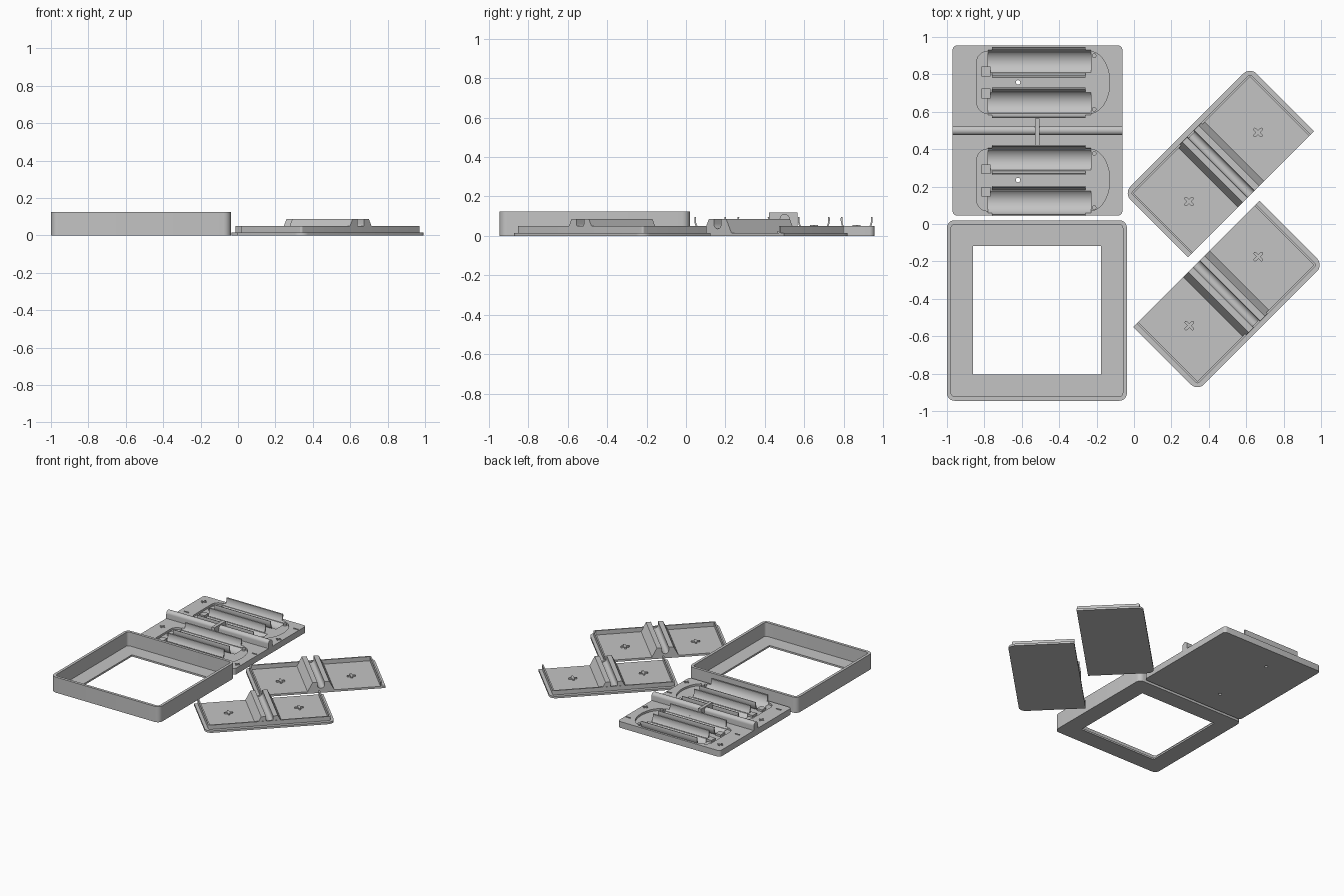
import bpy, bmesh, math
from mathutils import Matrix, Vector

cube = bpy.data.objects.get("Cube")
if cube:
    bpy.data.objects.remove(cube, do_unlink=True)

grey = bpy.data.materials.new("plain grey plastic")
grey.use_nodes = True
grey.diffuse_color = (0.55, 0.55, 0.55, 1)
grey.node_tree.nodes["Principled BSDF"].inputs["Base Color"].default_value = (0.55, 0.55, 0.55, 1)


def prism(name, outline, lo, hi, axis="Z"):
    """Extrude an outline along z, or a (y, z) outline along x."""
    def place(p, t):
        return (p[0], p[1], t) if axis == "Z" else (t, p[0], p[1])
    bm = bmesh.new()
    low = [bm.verts.new(place(p, lo)) for p in outline]
    high = [bm.verts.new(place(p, hi)) for p in outline]
    bm.faces.new(low[::-1])
    bm.faces.new(high)
    n = len(outline)
    for i in range(n):
        j = (i + 1) % n
        bm.faces.new((low[i], low[j], high[j], high[i]))
    bmesh.ops.recalc_face_normals(bm, faces=bm.faces)
    mesh = bpy.data.meshes.new(name)
    bm.to_mesh(mesh)
    bm.free()
    mesh.materials.append(grey)
    obj = bpy.data.objects.new(name, mesh)
    bpy.context.collection.objects.link(obj)
    return obj


def arc(cx, cy, r, a0, a1, steps=12, ry=None):
    angles = [math.radians(a0 + (a1 - a0) * i / steps) for i in range(steps + 1)]
    return [(cx + r * math.cos(a), cy + (ry or r) * math.sin(a)) for a in angles]


def rect(x0, x1, y0, y1, radii=(0, 0, 0, 0)):
    """Rectangle outline; radii run from lower left counterclockwise."""
    corners = [(x0, y0, 1, 1), (x1, y0, -1, 1), (x1, y1, -1, -1), (x0, y1, 1, -1)]
    pts = []
    for i, ((x, y, sx, sy), r) in enumerate(zip(corners, radii)):
        pts += arc(x + sx * r, y + sy * r, r, 180 + 90 * i, 270 + 90 * i, 6) if r else [(x, y)]
    return pts


def box(name, x0, x1, y0, y1, z0, z1):
    return prism(name, rect(x0, x1, y0, y1), z0, z1)


def cut(obj, cutters):
    for c in cutters:
        mod = obj.modifiers.new("cut", "BOOLEAN")
        mod.operation, mod.solver, mod.object = "DIFFERENCE", "EXACT", c
        bpy.context.view_layer.objects.active = obj
        bpy.ops.object.modifier_apply(modifier=mod.name)
        bpy.data.objects.remove(c, do_unlink=True)


def smooth(obj):
    bpy.ops.object.select_all(action="DESELECT")
    obj.select_set(True)
    bpy.context.view_layer.objects.active = obj
    bpy.ops.object.shade_smooth_by_angle(angle=math.radians(30))


# Open frame with a square window in its floor
frame = prism("frame", rect(-1, -0.038, -0.945, 0.02, [0.04] * 4), 0, 0.125)
cut(frame, [prism("cavity", rect(-0.978, -0.06, -0.923, -0.002, [0.02] * 4), 0.014, 0.2),
            box("window", -0.86, -0.177, -0.805, -0.118, -0.1, 0.1)])
smooth(frame)

# Cell plate with two pockets, four round troughs and wire holes
PLATE = 0.05
CELL_R, CELL_Z = 0.073, 0.083
cells = [0.865, 0.648, 0.342, 0.123]
plate = prism("cell_plate", rect(-0.97, -0.062, 0.045, 0.955, [0.025] * 4), 0, PLATE)
cutters = []
for mid in (0.757, 0.235):
    outline = (arc(-0.235, mid, 0.105, -90, 90, 20, 0.165)
               + arc(-0.785, mid + 0.11, 0.055, 90, 180, 6)
               + arc(-0.785, mid - 0.11, 0.055, 180, 270, 6))
    cutters.append(prism("pocket", outline, 0.034, 0.1))
    cutters.append(prism("wire_hole", arc(-0.62, mid, 0.012, 0, 345, 23), -0.1, 0.2))
for y in cells:
    cutters.append(prism("trough", arc(y, CELL_Z, CELL_R, 0, 354, 59), -0.78, -0.23, "X"))
cut(plate, cutters)
smooth(plate)

# Curved spring clips, terminals and polarity marks for each cell
for i, y in enumerate(cells):
    for side in (-1, 1):
        inner = arc(0, CELL_Z, CELL_R, -38, 10, 10)
        outer = arc(0, CELL_Z, CELL_R + 0.008, 10, -38, 10)
        profile = [(y + side * px, pz) for px, pz in inner + outer]
        smooth(prism("cell_clip", profile, -0.76, -0.26, "X"))
    toward = -1 if i % 2 == 0 else 1
    ty = y + toward * 0.05
    box("terminal_block", -0.815, -0.768, ty - 0.026, ty + 0.026, 0.02, PLATE)
    smooth(prism("terminal_post", arc(-0.213, y - toward * 0.035, 0.012, 0, 345, 23), 0.02, PLATE))
    for x, plus in ((-0.91, i % 2 == 0), (-0.092, i % 2 == 1)):
        box("polarity_bar", x - 0.02, x + 0.02, y - 0.004, y + 0.004, PLATE - 0.002, PLATE + 0.005)
        if plus:
            box("polarity_cross", x - 0.004, x + 0.004, y - 0.02, y + 0.02, PLATE - 0.002, PLATE + 0.005)

# Raised hinge rod and its cross piece
rod = prism("hinge_rod", [(0.475, 0.045)] + [(0.525, 0.045)] + arc(0.5, 0.086, 0.025, 0, 180, 16),
            -0.97, -0.062, "X")
smooth(rod)
box("rod_cross_piece", -0.53, -0.504, 0.42, 0.565, 0.045, 0.12)


# Half lids: long side along local x, straight cut edge at local -y
def half_lid(x, y, degrees):
    L, W = 0.477, 0.242
    parts = [prism("lid_base", rect(-L, L, -W, W, (0, 0, 0.05, 0.05)), 0, 0.016)]
    rim = prism("lid_rim", rect(-L + 0.026, L - 0.026, -W, W - 0.026, (0, 0, 0.012, 0.012)), 0.014, PLATE)
    cut(rim, [box("rim_cavity", -L + 0.037, L - 0.037, -W - 0.1, W - 0.037, 0, 0.1)])
    parts.append(rim)

    # Trapezoid ridge with a round groove along its top
    profile = ([(-0.1, 0.014), (0.1, 0.014), (0.062, 0.086), (0.026, 0.086)]
               + arc(0, 0.062, 0.026, 0, -180, 14) + [(-0.026, 0.086), (-0.062, 0.086)])
    ridge = prism("hinge_ridge", profile, -W, W - 0.028, "X")
    ridge.data.transform(Matrix.Rotation(math.radians(90), 4, "Z"))
    parts.append(ridge)

    # Crossed locating marks
    for cx in (-0.262, 0.26):
        for turn in (0, 90):
            bar = prism("locating_cross", rect(-0.032, 0.032, -0.008, 0.008, [0.007] * 4), 0.014, 0.026)
            bar.data.transform(Matrix.Translation((cx, -0.036, 0)) @ Matrix.Rotation(math.radians(turn), 4, "Z"))
            parts.append(bar)
    for part in parts:
        part.data.transform(Matrix.Translation(Vector((x, y, 0))) @ Matrix.Rotation(math.radians(degrees), 4, "Z"))
        smooth(part)


half_lid(0.454, 0.331, 45)
half_lid(0.505, -0.385, 225)
